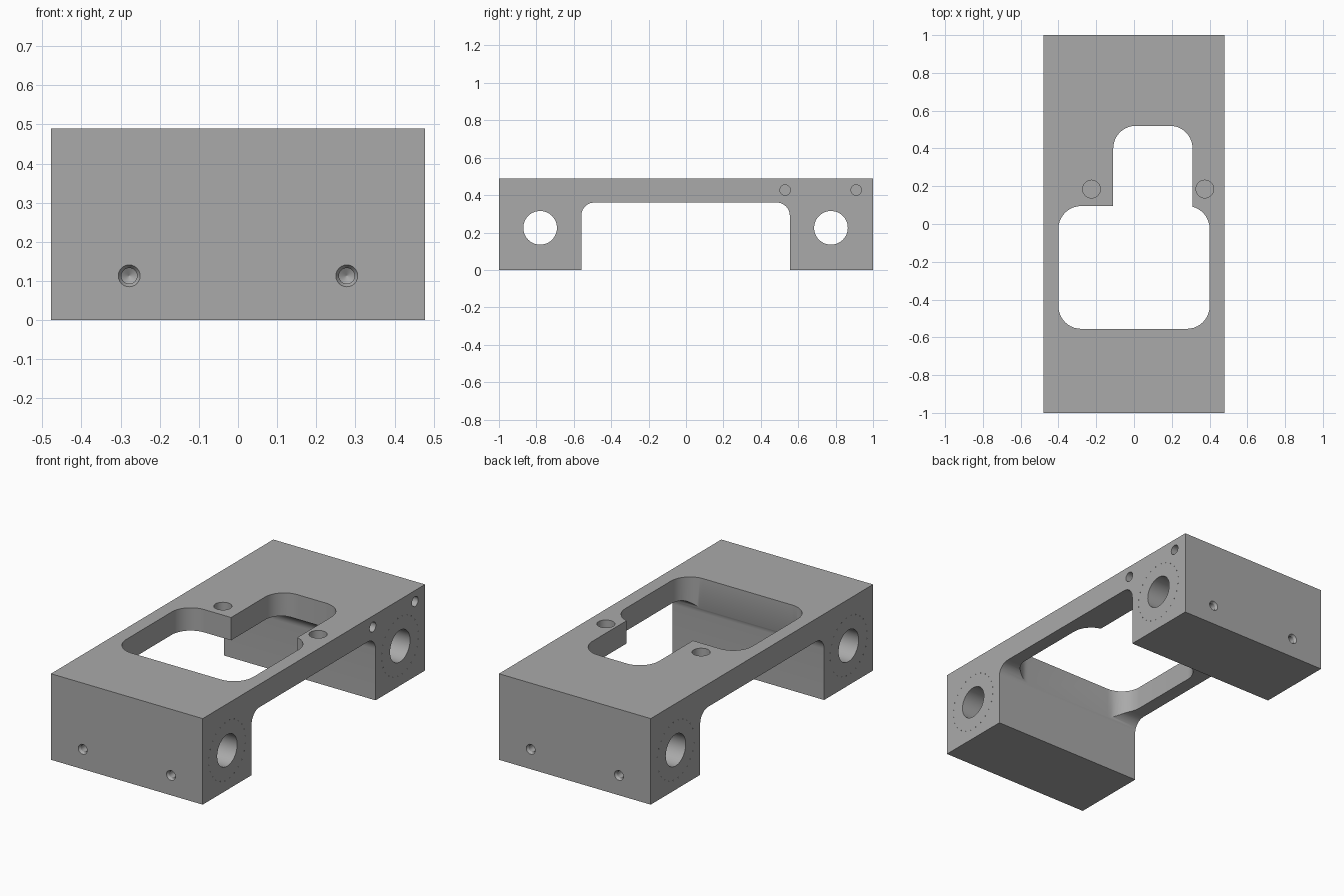
import bpy, bmesh, math
from mathutils import Matrix, Vector

if "Cube" in bpy.data.objects:
    bpy.data.objects.remove(bpy.data.objects["Cube"])

grey = bpy.data.materials.new("machined grey")
grey.diffuse_color = (0.40, 0.40, 0.40, 1)
grey.use_nodes = True
grey.node_tree.nodes["Principled BSDF"].inputs["Base Color"].default_value = grey.diffuse_color


def arc(cx, cy, r, a0, a1, n=10):
    """Points on an arc, angles in degrees."""
    return [(cx + r * math.cos(math.radians(a0 + (a1 - a0) * i / n)),
             cy + r * math.sin(math.radians(a0 + (a1 - a0) * i / n))) for i in range(n + 1)]


def prism(name, pts, vec, place):
    """Extrude an outline; place maps 2D points to 3D."""
    bm = bmesh.new()
    face = bm.faces.new([bm.verts.new(place(*p)) for p in pts])
    ext = bmesh.ops.extrude_face_region(bm, geom=[face])
    bmesh.ops.translate(bm, vec=vec, verts=[v for v in ext["geom"] if isinstance(v, bmesh.types.BMVert)])
    return finish(name, bm)


def finish(name, bm):
    bmesh.ops.recalc_face_normals(bm, faces=bm.faces)
    mesh = bpy.data.meshes.new(name)
    bm.to_mesh(mesh)
    bm.free()
    mesh.materials.append(grey)
    ob = bpy.data.objects.new(name, mesh)
    bpy.context.collection.objects.link(ob)
    return ob


def drill(bm, start, direction, profile, n=32):
    """Turned cutter: profile is (depth, radius) pairs along direction."""
    rot = Vector(direction).to_track_quat("Z", "Y").to_matrix().to_4x4()
    m = Matrix.Translation(start) @ rot
    rings = [[bm.verts.new(m @ Vector((r * math.cos(2 * math.pi * i / n), r * math.sin(2 * math.pi * i / n), d)))
              for i in range(n)] for d, r in profile]
    for a, b in zip(rings, rings[1:]):
        for i in range(n):
            bm.faces.new((a[i], a[(i + 1) % n], b[(i + 1) % n], b[i]))
    bm.faces.new(rings[0])
    bm.faces.new(rings[-1])


def cut(body, cutter):
    mod = body.modifiers.new("cut", "BOOLEAN")
    mod.operation, mod.solver, mod.object = "DIFFERENCE", "EXACT", cutter
    bpy.context.view_layer.objects.active = body
    bpy.ops.object.modifier_apply(modifier=mod.name)
    bpy.data.objects.remove(cutter)


# Bridge-shaped body with filleted inner corners
W, H, U, R = 0.478, 0.49, 0.36, 0.07
outline = [(-1, 0), (-0.56, 0)] + arc(-0.56 + R, U - R, R, 180, 90) \
    + arc(0.555 - R, U - R, R, 90, 0) + [(0.555, 0), (1, 0), (1, H), (-1, H)]
body = prism("bracket_body", outline, (2 * W, 0, 0), lambda y, z: (-W, y, z))

# Stepped window through the deck
r = 0.12
window = arc(-0.4 + r, -0.555 + r, r, 180, 270) + arc(0.4 - r, -0.555 + r, r, 270, 360) \
    + arc(0.4 - r, 0.095 - r, r, 0, 75) + [(0.31, 0.091)] + arc(0.31 - r, 0.52 - r, r, 0, 90) \
    + arc(-0.11 + r, 0.52 - r, r, 90, 180) + [(-0.11, 0.095)] + arc(-0.4 + r, 0.095 - r, r, 90, 180)
cut(body, prism("window_cutter", window, (0, 0, 0.4), lambda x, y: (x, y, 0.2)))

# All drilled holes in one cutter
bm = bmesh.new()
for y in (-0.78, 0.775):                       # shaft bores
    drill(bm, (-0.6, y, 0.225), (1, 0, 0), [(0, 0.09), (1.2, 0.09)], 48)
for y in (0.53, 0.91):                         # side pin holes
    drill(bm, (W + 0.02, y, 0.427), (-1, 0, 0), [(0, 0.028), (0.17, 0.028)], 24)
for x in (-0.225, 0.375):                      # deck holes
    drill(bm, (x, 0.185, H + 0.02), (0, 0, -1), [(0, 0.047), (0.10, 0.047)])
for s in (-1, 1):                              # countersunk end holes with drill-point bottoms
    for x in (-0.278, 0.278):
        drill(bm, (x, s * 1.01, 0.113), (0, -s, 0),
              [(0, 0.028), (0.01, 0.028), (0.022, 0.02), (0.15, 0.02), (0.162, 0.001)], 24)
# Ring of tiny marks around each bore
for s in (-1, 1):
    for y in (-0.78, 0.775):
        for i in range(24):
            a = 2 * math.pi * (i + 0.5) / 24
            drill(bm, (s * (W + 0.005), y + 0.166 * math.cos(a), 0.225 + 0.166 * math.sin(a)),
                  (-s, 0, 0), [(0, 0.003), (0.009, 0.003)], 4)
cut(body, finish("drill_cutter", bm))

bpy.ops.object.select_all(action="DESELECT")
body.select_set(True)
bpy.context.view_layer.objects.active = body
bpy.ops.object.shade_smooth_by_angle(angle=math.radians(30))
